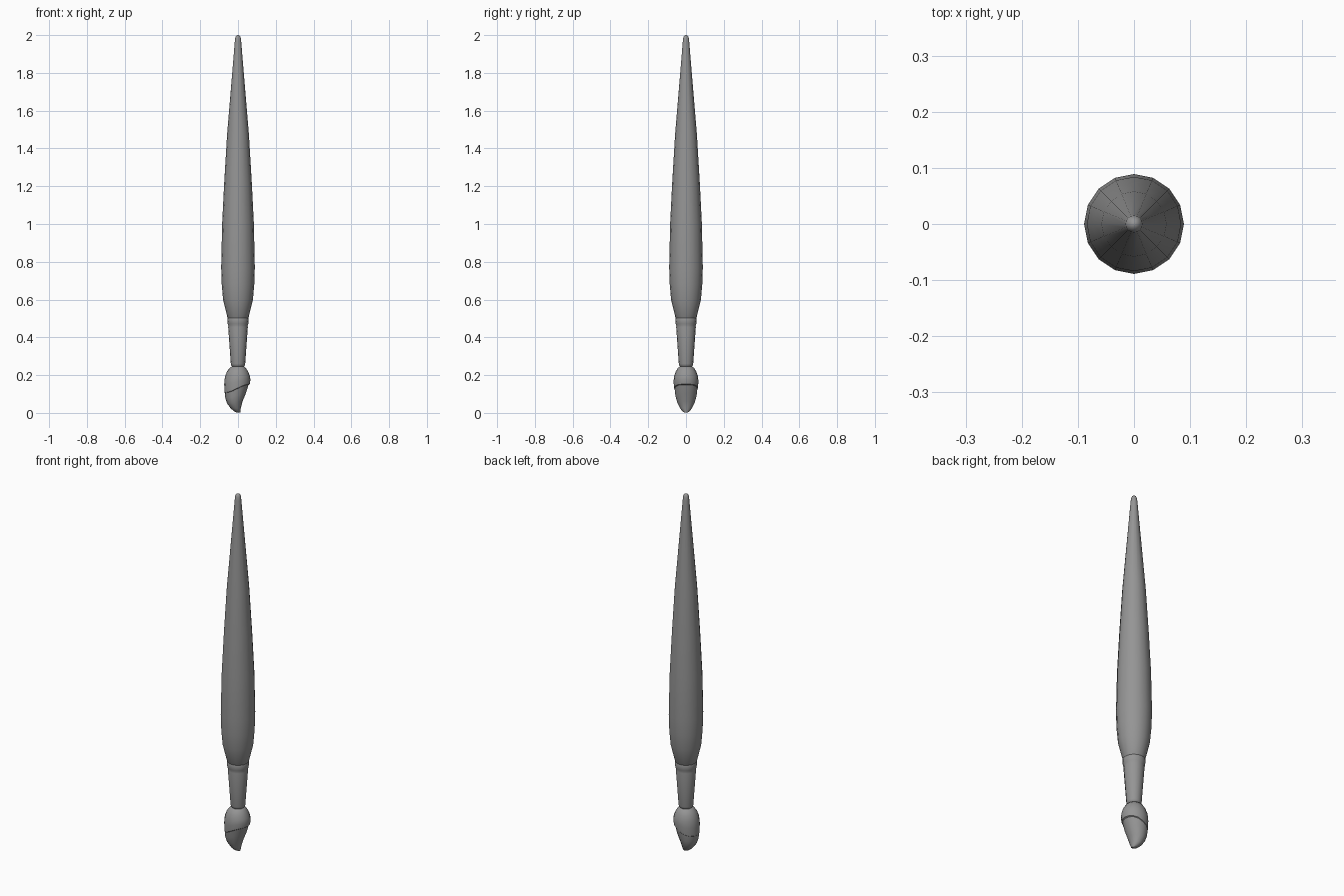
import bpy, bmesh, math

if "Cube" in bpy.data.objects:
    bpy.data.objects.remove(bpy.data.objects["Cube"])

SIDES = 16

# Dark grey for the whole brush
dark = bpy.data.materials.new("dark_grey")
dark.diffuse_color = (0.3, 0.3, 0.3, 1)
dark.use_nodes = True
dark.node_tree.nodes["Principled BSDF"].inputs["Base Color"].default_value = dark.diffuse_color


def loft(name, rings):
    """Skin rings given as (z, left x, right x, half depth, rise towards +x)."""
    bm = bmesh.new()
    loops = []
    for z, xl, xr, ry, rise in rings:
        loop = []
        for i in range(SIDES):
            a = 2 * math.pi * i / SIDES
            c = math.cos(a)
            loop.append(bm.verts.new(((xl + xr) / 2 + (xr - xl) / 2 * c,
                                      ry * math.sin(a),
                                      z + rise * math.sin(c * math.pi / 2))))
        loops.append(loop)
    for lo, hi in zip(loops, loops[1:]):
        for i in range(SIDES):
            j = (i + 1) % SIDES
            bm.faces.new((lo[i], lo[j], hi[j], hi[i]))
    bm.faces.new(loops[0][::-1])
    bm.faces.new(loops[-1])
    bmesh.ops.recalc_face_normals(bm, faces=bm.faces[:])
    mesh = bpy.data.meshes.new(name)
    bm.to_mesh(mesh)
    bm.free()
    mesh.materials.append(dark)
    obj = bpy.data.objects.new(name, mesh)
    bpy.context.collection.objects.link(obj)
    bpy.ops.object.select_all(action='DESELECT')
    obj.select_set(True)
    bpy.context.view_layer.objects.active = obj
    bpy.ops.object.shade_smooth_by_angle(angle=math.radians(40))
    return obj


def turned(name, profile):
    return loft(name, [(z, -r, r, r, 0) for r, z in profile])


# Long tapered handle with a rounded end
turned("handle", [(0.050, 0.495), (0.056, 0.505), (0.079, 0.60), (0.086, 0.68),
                  (0.089, 0.77), (0.084, 1.0), (0.073, 1.22), (0.058, 1.47),
                  (0.017, 1.965), (0.015, 1.985), (0.010, 1.996), (0.003, 2.0)])

# Ferrule with a shallow crimp groove near the handle
turned("ferrule", [(0.030, 0.245), (0.036, 0.25), (0.038, 0.26), (0.052, 0.455),
                   (0.051, 0.462), (0.055, 0.472), (0.057, 0.495), (0.055, 0.502),
                   (0.050, 0.502)])

# Swollen bristle bundle, lower edge sweeping up to the right
loft("bristles", [(0.127, -0.069, 0.058, 0.060, 0.022),
                  (0.130, -0.072, 0.062, 0.063, 0.022),
                  (0.165, -0.073, 0.066, 0.066, 0.012),
                  (0.195, -0.069, 0.062, 0.063, 0.003),
                  (0.220, -0.058, 0.053, 0.054, 0),
                  (0.238, -0.045, 0.042, 0.043, 0),
                  (0.249, -0.028, 0.028, 0.028, 0)])

# Paint-dipped tip, curling to a point
loft("dipped_tip", [(0.001, -0.004, 0.012, 0.006, 0),
                    (0.008, -0.020, 0.013, 0.019, 0),
                    (0.025, -0.039, 0.015, 0.032, 0.001),
                    (0.055, -0.057, 0.024, 0.046, 0.006),
                    (0.090, -0.067, 0.042, 0.056, 0.014),
                    (0.135, -0.071, 0.058, 0.061, 0.021)])
